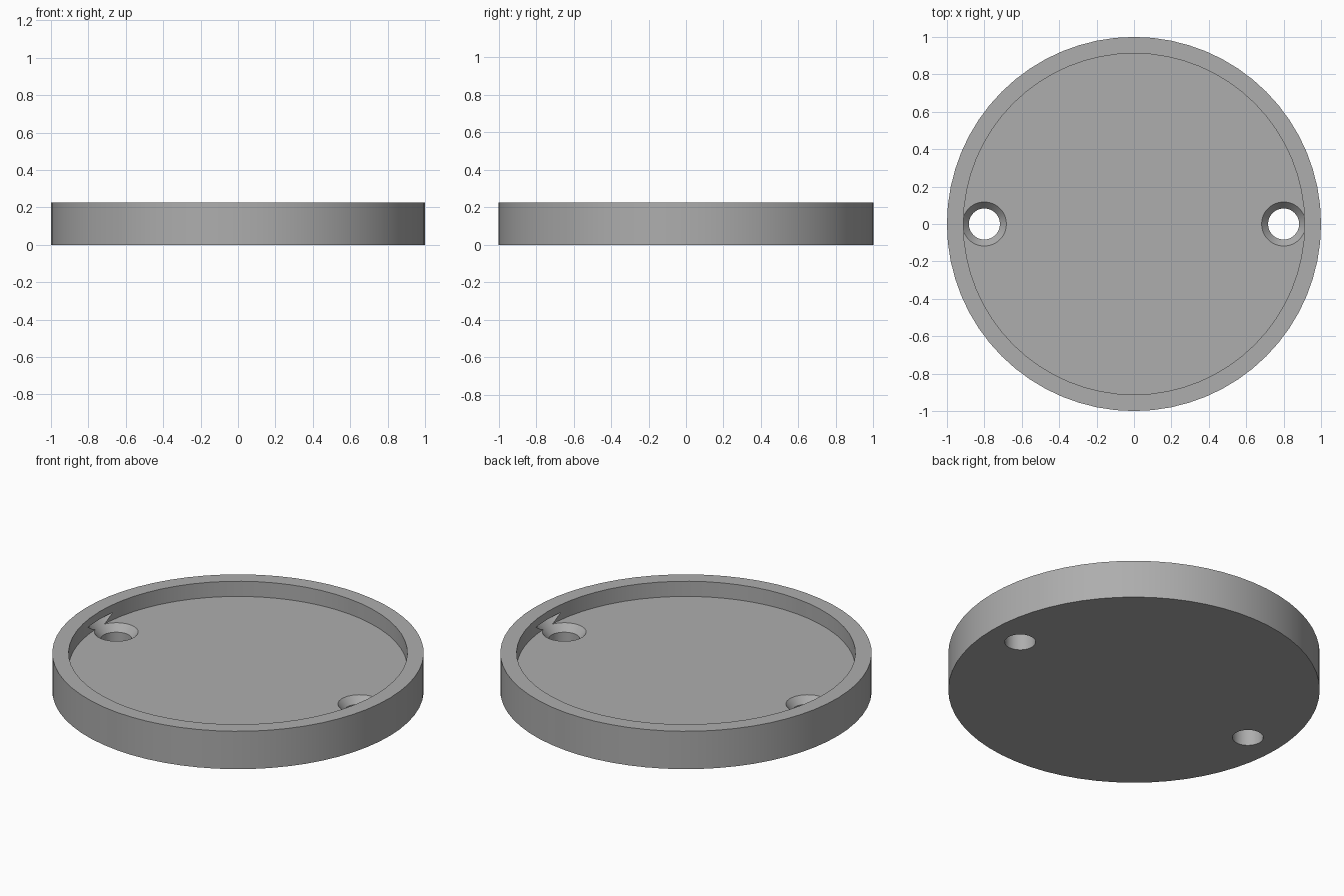
import bpy, bmesh, math

HEIGHT, FLOOR = 0.225, 0.135
OUTER_R, INNER_R = 1.0, 0.912
HOLE_X, HOLE_R = 0.8, 0.083

cube = bpy.data.objects.get("Cube")
if cube:
    bpy.data.objects.remove(cube, do_unlink=True)

# Plain grey material
grey = bpy.data.materials.new("plain grey")
grey.use_nodes = True
colour = (0.42, 0.42, 0.42, 1)
grey.diffuse_color = colour
grey.node_tree.nodes["Principled BSDF"].inputs["Base Color"].default_value = colour


def lathe(name, profile, segments, x=0.0):
    """Closed solid turned about z; the profile starts and ends off the axis."""
    bm = bmesh.new()
    rings = []
    for r, z in profile:
        rings.append([bm.verts.new((r * math.cos(a), r * math.sin(a), z))
                      for a in (math.tau * i / segments for i in range(segments))])
    for low, high in zip(rings, rings[1:]):
        for i in range(segments):
            j = (i + 1) % segments
            bm.faces.new((low[i], low[j], high[j], high[i]))
    bm.faces.new(rings[0][::-1])
    bm.faces.new(rings[-1])
    bmesh.ops.recalc_face_normals(bm, faces=bm.faces)
    mesh = bpy.data.meshes.new(name)
    bm.to_mesh(mesh)
    bm.free()
    mesh.materials.append(grey)
    obj = bpy.data.objects.new(name, mesh)
    obj.location.x = x
    bpy.context.collection.objects.link(obj)
    return obj


# Round tray with a raised rim
tray = lathe("round_tray", [(OUTER_R, 0), (OUTER_R, HEIGHT),
                            (INNER_R, HEIGHT), (INNER_R, FLOOR)], 64)

# Countersunk screw holes; each cone also undercuts the rim wall
hole_profile = [(HOLE_R, -0.1), (HOLE_R, FLOOR - 0.04),
                (0.156, FLOOR + 0.044)]
cutters = [lathe("screw_hole_cutter", hole_profile, 48, side * HOLE_X)
           for side in (-1, 1)]
for cutter in cutters:
    cutter.hide_render = True
    mod = tray.modifiers.new("screw_hole", "BOOLEAN")
    mod.operation = "DIFFERENCE"
    mod.solver = "EXACT"
    mod.object = cutter

# Apply the cuts and remove the cutters
bpy.context.view_layer.objects.active = tray
tray.select_set(True)
for mod in list(tray.modifiers):
    bpy.ops.object.modifier_apply(modifier=mod.name)
for cutter in cutters:
    bpy.data.objects.remove(cutter, do_unlink=True)

bpy.ops.object.shade_smooth_by_angle(angle=math.radians(30))
